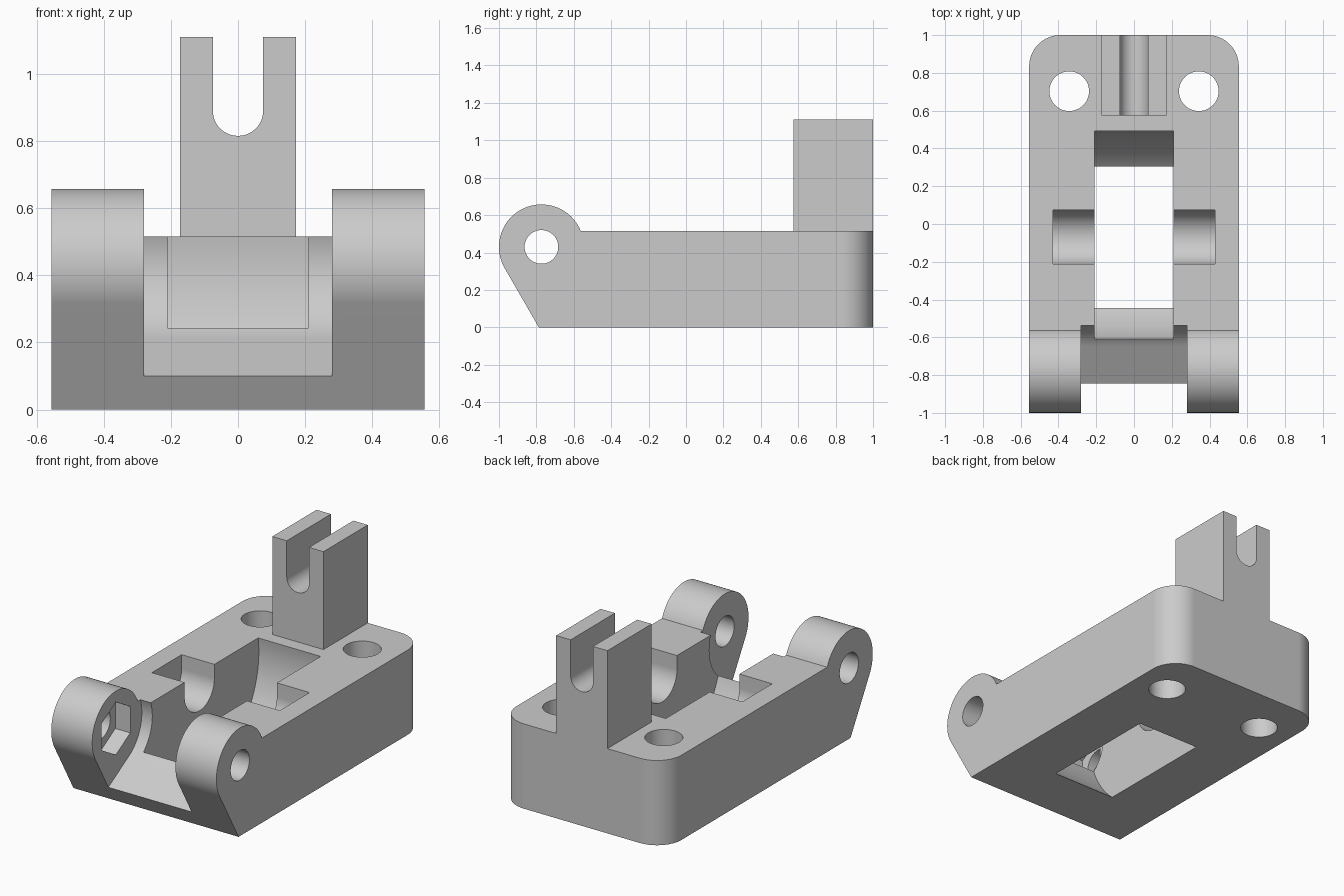
import bpy, bmesh
from math import sin, cos, asin, radians, degrees
from mathutils import Vector

if "Cube" in bpy.data.objects:
    bpy.data.objects.remove(bpy.data.objects["Cube"], do_unlink=True)

# One plain grey material
grey = bpy.data.materials.new("plain grey")
grey.use_nodes = True
colour = (0.6, 0.6, 0.6, 1)
grey.diffuse_color = colour
grey.node_tree.nodes["Principled BSDF"].inputs["Base Color"].default_value = colour


def arc(cx, cy, r, start, end, steps=32):
    """Points on an arc, angles in degrees."""
    angles = [radians(start + (end - start) * i / steps) for i in range(steps + 1)]
    return [(cx + r * cos(a), cy + r * sin(a)) for a in angles]


def circle(cx, cy, r, sides=64, turn=0):
    return arc(cx, cy, r, turn, turn + 360, sides)[:-1]


def prism(name, points, axis, low, high):
    """Extrude a flat profile along an axis from low to high."""
    place = {"X": lambda a, b: (low, a, b),
             "Y": lambda a, b: (a, low, b),
             "Z": lambda a, b: (a, b, low)}[axis]
    bm = bmesh.new()
    face = bm.faces.new([bm.verts.new(place(a, b)) for a, b in points])
    new = bmesh.ops.extrude_face_region(bm, geom=[face])["geom"]
    step = Vector([high - low if axis == k else 0 for k in "XYZ"])
    bmesh.ops.translate(bm, vec=step, verts=[g for g in new if isinstance(g, bmesh.types.BMVert)])
    bmesh.ops.recalc_face_normals(bm, faces=bm.faces)
    mesh = bpy.data.meshes.new(name)
    bm.to_mesh(mesh)
    bm.free()
    mesh.materials.append(grey)
    obj = bpy.data.objects.new(name, mesh)
    bpy.context.collection.objects.link(obj)
    return obj


def combine(target, tool, operation):
    """Apply a boolean and discard the tool object."""
    mod = target.modifiers.new(tool.name, "BOOLEAN")
    mod.operation, mod.solver, mod.object = operation, "EXACT", tool
    bpy.context.view_layer.objects.active = target
    bpy.ops.object.modifier_apply(modifier=mod.name)
    bpy.data.objects.remove(tool, do_unlink=True)


half_width, top = 0.555, 0.515
pin_y, axis_z, ear_r = -0.773, 0.43, 0.227
wheel_y = -0.07

# Body with hinge ears, extruded from its side profile
meet = degrees(asin((top - axis_z) / ear_r))
ear = arc(pin_y, axis_z, ear_r, meet, 210, 48)
toe = ear[-1][0] + ear[-1][1] * 0.577
body = prism("hinge_body", ear + [(toe, 0), (1, 0), (1, top)], "X", -half_width, half_width)

# Rounded rear corners
bm = bmesh.new()
bm.from_mesh(body.data)
corners = [e for e in bm.edges if all(v.co.y > 0.99 for v in e.verts)
           and abs(e.verts[0].co.z - e.verts[1].co.z) > 0.1]
bmesh.ops.bevel(bm, geom=corners, offset=0.165, segments=16, profile=0.5, affect="EDGES")
bm.to_mesh(body.data)
bm.free()

# Forked post at the rear
fork = [(-0.172, 0.4), (0.172, 0.4), (0.172, 1.11), (0.075, 1.11)]
fork += arc(0, 0.89, 0.075, 0, -180) + [(-0.075, 1.11), (-0.172, 1.11)]
combine(body, prism("forked_post", fork, "Y", 0.575, 1), "UNION")

# Gap between the ears: round back and sloping floor
gap = arc(pin_y, axis_z, 0.25, 90, -60, 48)
floor_y, floor_z = gap[-1]
gap += [(floor_y - 0.6 * cos(radians(30)), floor_z - 0.6 * sin(radians(30))), (-1.3, 0.68)]
combine(body, prism("ear_gap", gap, "X", -0.28, 0.28), "DIFFERENCE")

# Wheel well and open axle cradle
combine(body, prism("wheel_well", circle(wheel_y, axis_z, 0.57, 128), "X", -0.21, 0.21), "DIFFERENCE")
cradle = arc(wheel_y, axis_z, 0.143, 0, -180)
cradle += [(wheel_y - 0.143, 0.8), (wheel_y + 0.143, 0.8)]
combine(body, prism("axle_cradle", cradle, "X", -0.43, 0.43), "DIFFERENCE")

# Hinge pin bore and hexagonal nut recess
combine(body, prism("pin_bore", circle(pin_y, axis_z, 0.09), "X", -0.7, 0.7), "DIFFERENCE")
combine(body, prism("nut_recess", circle(pin_y, axis_z, 0.16, 6, 30), "X", -0.38, -0.2), "DIFFERENCE")

# Mounting holes
for side in (-1, 1):
    combine(body, prism("mount_hole", circle(side * 0.343, 0.703, 0.105), "Z", -0.2, 0.8), "DIFFERENCE")

# Smooth curved walls, keep edges and flats crisp
bpy.ops.object.select_all(action="DESELECT")
body.select_set(True)
bpy.context.view_layer.objects.active = body
bpy.ops.object.shade_smooth_by_angle(angle=radians(20))
weighted = body.modifiers.new("flat_normals", "WEIGHTED_NORMAL")
weighted.keep_sharp = True
